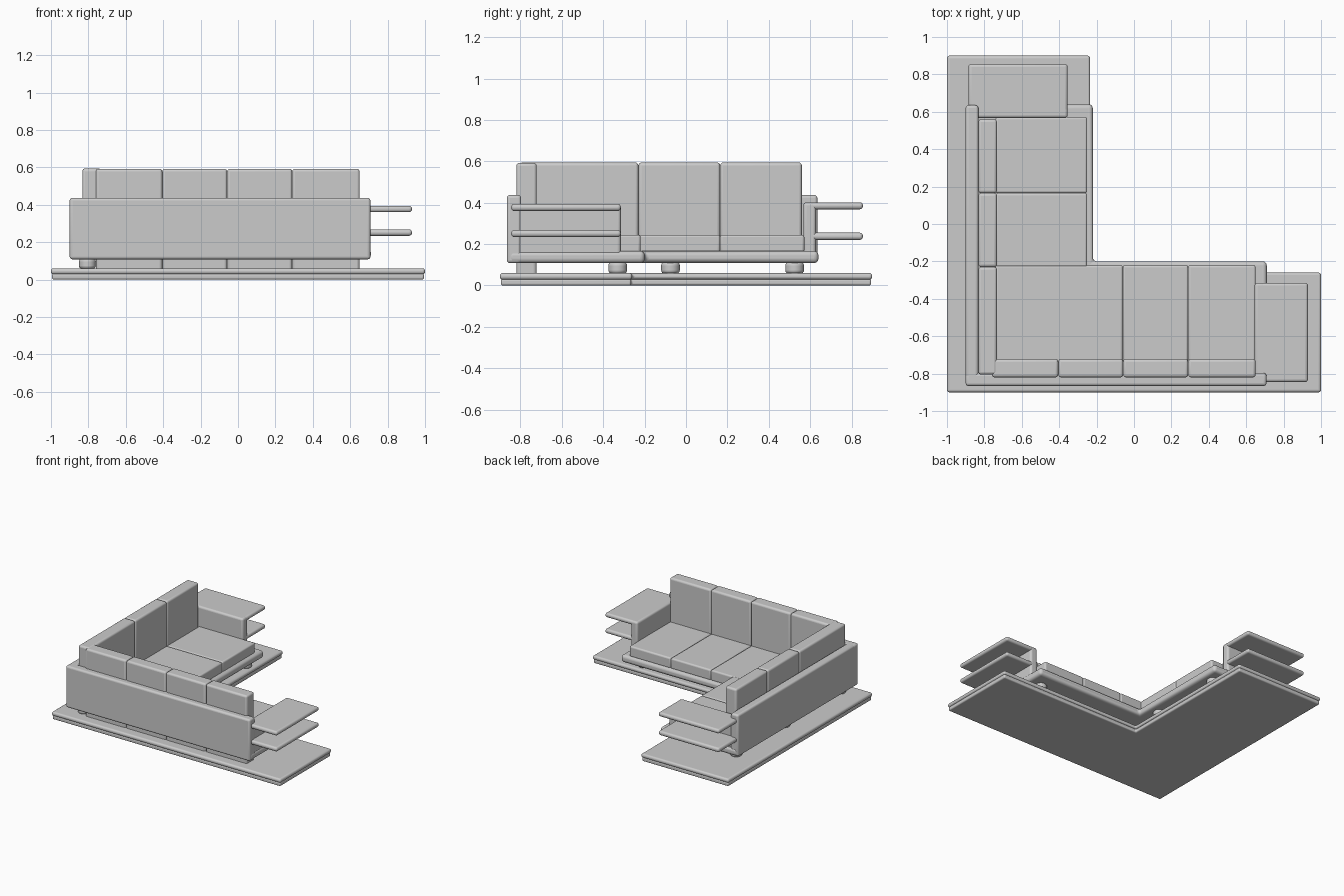
import bpy, bmesh

if "Cube" in bpy.data.objects:
    bpy.data.objects.remove(bpy.data.objects["Cube"])


def finish(name, bm, bevel, segments=4):
    """Turn a bmesh into a smooth-shaded object with rounded edges."""
    bmesh.ops.recalc_face_normals(bm, faces=bm.faces)
    mesh = bpy.data.meshes.new(name)
    bm.to_mesh(mesh)
    bm.free()
    ob = bpy.data.objects.new(name, mesh)
    bpy.context.collection.objects.link(ob)
    mod = ob.modifiers.new("rounding", 'BEVEL')
    mod.width = bevel
    mod.segments = segments
    mod.limit_method = 'ANGLE'
    bpy.ops.object.select_all(action='DESELECT')
    ob.select_set(True)
    bpy.context.view_layer.objects.active = ob
    bpy.ops.object.shade_smooth_by_angle(angle=0.6)
    return ob


def prism(name, outline, z0, z1, bevel):
    """Extrude a plan outline from z0 to z1."""
    bm = bmesh.new()
    face = bm.faces.new([bm.verts.new((x, y, z0)) for x, y in outline])
    ext = bmesh.ops.extrude_face_region(bm, geom=[face])
    for v in ext["geom"]:
        if isinstance(v, bmesh.types.BMVert):
            v.co.z = z1
    return finish(name, bm, bevel)


def box(name, x, y, z, bevel=0.015):
    outline = [(x[0], y[0]), (x[1], y[0]), (x[1], y[1]), (x[0], y[1])]
    return prism(name, outline, z[0], z[1], bevel)


def ell(name, x0, x1, y0, y1, xi, yi, z, bevel):
    """L-shaped slab with its inner corner at (xi, yi)."""
    outline = [(x0, y0), (x1, y0), (x1, yi), (xi, yi), (xi, y1), (x0, y1)]
    return prism(name, outline, z[0], z[1], bevel)


# Platform in two layers
ell("platform_lower", -0.995, 0.995, -0.895, 0.895, -0.24, -0.265, (0, 0.032), 0.01)
ell("platform_upper", -1, 1, -0.9, 0.9, -0.235, -0.26, (0.028, 0.06), 0.014)

# Seat frame and outer walls
ell("seat_frame", -0.89, 0.71, -0.86, 0.64, -0.22, -0.2, (0.108, 0.167), 0.022)
box("front_wall", (-0.9, 0.708), (-0.866, -0.797), (0.108, 0.437))
box("left_wall", (-0.9, -0.832), (-0.866, 0.635), (0.108, 0.437))

# Seat cushions
seat_z = (0.16, 0.245)
for i, (a, b) in enumerate([(-0.74, -0.06), (-0.06, 0.29), (0.29, 0.65)]):
    box(f"seat_long_{i}", (a, b), (-0.74, -0.22), seat_z, 0.012)
for i, (a, b) in enumerate([(-0.23, 0.165), (0.165, 0.572)]):
    box(f"seat_side_{i}", (-0.74, -0.25), (a, b), seat_z, 0.012)

# Back cushions; the long row reaches down to the floor
xs = [-0.76, -0.405, -0.058, 0.29, 0.65]
for i, (a, b) in enumerate(zip(xs, xs[1:])):
    box(f"back_long_{i}", (a, b), (-0.82, -0.722), (0.0, 0.592))
ys = [-0.805, -0.23, 0.165, 0.56]
for i, (a, b) in enumerate(zip(ys, ys[1:])):
    box(f"back_side_{i}", (-0.832, -0.733), (a, b), (0.16, 0.594))

# Arm panels with cantilevered shelves
ax = (-0.845, -0.315)
box("right_arm", (0.645, 0.705), ax, (0.11, 0.394))
box("right_shelf_top", (0.645, 0.93), ax, (0.36, 0.394))
box("right_shelf_low", (0.66, 0.93), ax, (0.234, 0.268))
ay = (-0.885, -0.355)
box("rear_arm", ay, (0.567, 0.628), (0.11, 0.402))
box("rear_shelf_top", ay, (0.567, 0.855), (0.368, 0.402))
box("rear_shelf_low", ay, (0.58, 0.855), (0.22, 0.255))

# Feet
feet = [(-0.805, 0.525), (-0.3, 0.525), (-0.3, -0.075), (-0.805, -0.075),
        (-0.805, -0.77), (0.6, -0.77), (0.6, -0.33)]
for i, (x, y) in enumerate(feet):
    bm = bmesh.new()
    bmesh.ops.create_cone(bm, cap_ends=True, segments=24, radius1=0.045,
                          radius2=0.045, depth=0.056)
    bmesh.ops.translate(bm, verts=bm.verts, vec=(x, y, 0.085))
    finish(f"foot_{i}", bm, 0.016)
